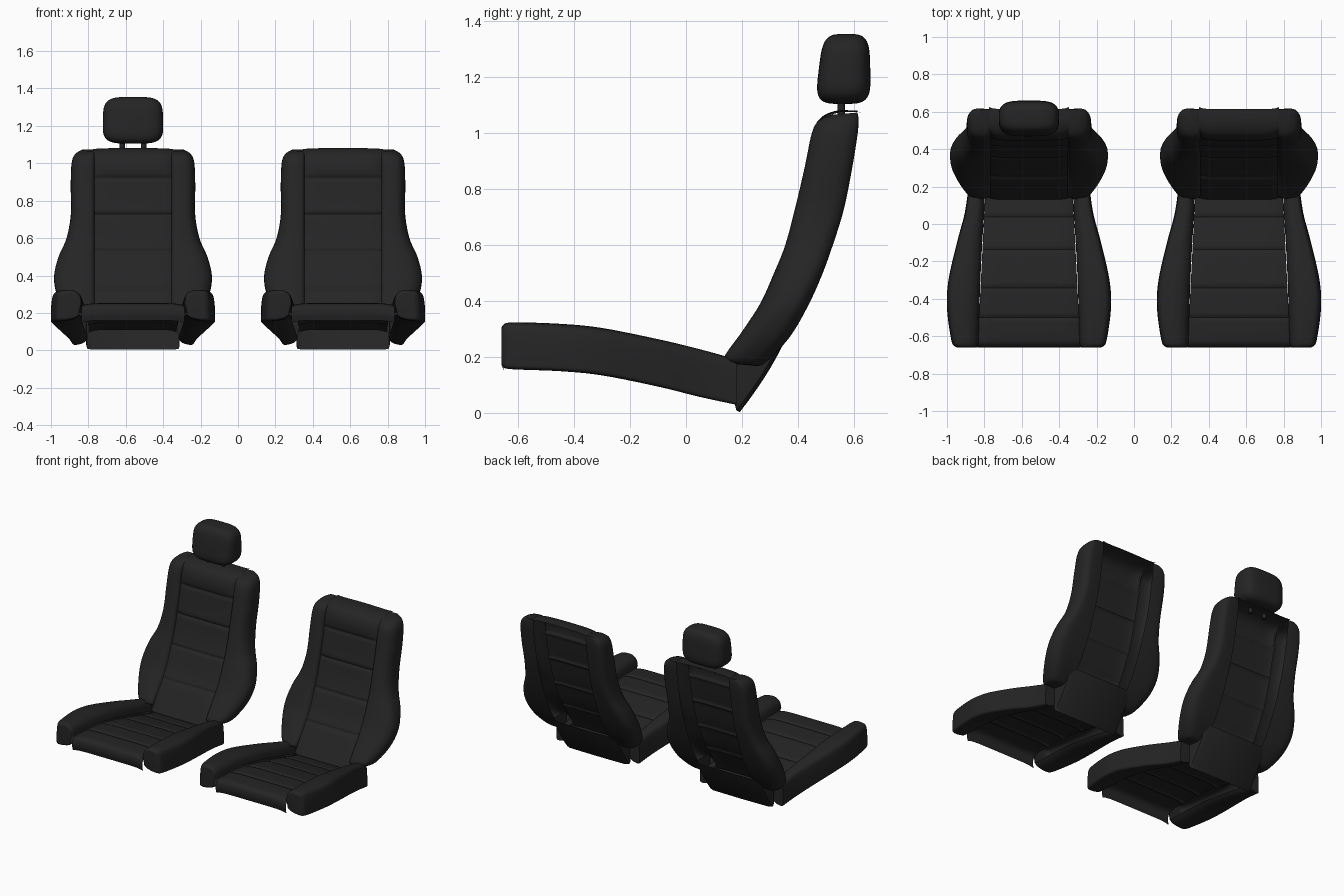
import bpy, bmesh, math
from mathutils import Vector

if "Cube" in bpy.data.objects:
    bpy.data.objects.remove(bpy.data.objects["Cube"])

mat = bpy.data.materials.new("charcoal_fabric")
mat.diffuse_color = (0.018, 0.018, 0.018, 1)
mat.use_nodes = True
mat.node_tree.nodes["Principled BSDF"].inputs["Base Color"].default_value = mat.diffuse_color


def spline(pts, n):
    """Catmull-Rom through tuples of any length."""
    p = [pts[0]] + list(pts) + [pts[-1]]
    out = []
    for i in range(1, len(p) - 2):
        for k in range(n):
            t = k / n
            out.append(tuple(
                0.5 * (2 * b + (c - a) * t + (2 * a - 5 * b + 4 * c - d) * t * t
                       + (3 * b - a - 3 * c + d) * t ** 3)
                for a, b, c, d in zip(p[i - 1], p[i], p[i + 1], p[i + 2])))
    return out + [tuple(pts[-1])]


def finish(name, bm, angle=50):
    me = bpy.data.meshes.new(name)
    bm.to_mesh(me)
    bm.free()
    me.materials.append(mat)
    ob = bpy.data.objects.new(name, me)
    bpy.context.collection.objects.link(ob)
    bpy.ops.object.select_all(action='DESELECT')
    ob.select_set(True)
    bpy.context.view_layer.objects.active = ob
    bpy.ops.object.shade_smooth_by_angle(angle=math.radians(angle))
    return ob


def grid(name, rows, caps=False, facing=None):
    """Skin a list of equal-length point rows."""
    bm = bmesh.new()
    v = [[bm.verts.new(p) for p in r] for r in rows]
    for a, b in zip(v, v[1:]):
        for j in range(len(a) - 1):
            bm.faces.new((a[j], a[j + 1], b[j + 1], b[j]))
    if caps:
        bm.faces.new(v[0])
        bm.faces.new(v[-1])
    bmesh.ops.recalc_face_normals(bm, faces=bm.faces)
    if facing:
        total = sum((f.normal * f.calc_area() for f in bm.faces), Vector())
        if total.dot(Vector(facing)) < 0:
            bmesh.ops.reverse_faces(bm, faces=bm.faces)
    return finish(name, bm)


def groove(s, seams, depth=0.009, width=0.009):
    return sum(depth * math.exp(-((s - q) / width) ** 2) for q in seams)


# Cushion bolster: y, top z, bottom z, inner x, outer x
CUSHION = [(-0.66, .295, .18, .28, .375), (-0.655, .312, .165, .275, .395),
           (-0.62, .322, .157, .27, .415), (-0.45, .317, .15, .265, .438),
           (-0.3, .302, .135, .26, .43), (-0.1, .262, .095, .25, .385),
           (0.05, .226, .058, .24, .345), (0.18, .19, .03, .235, .325)]
CUSHION_SEC = spline([(0, .45), (.08, .17), (.32, .01), (.65, 0), (.9, .07),
                      (.98, .35), (1, .8), (.97, .98), (.7, 1), (.3, .93), (.1, .8)], 4)

# Back bolster: front y, z, rear y, z, outer x
BACK = [(.17, .175, .25, .168, .30), (.135, .195, .285, .18, .345),
        (.2, .29, .37, .27, .4), (.265, .39, .435, .38, .422),
        (.315, .5, .485, .49, .4), (.355, .6, .525, .6, .355),
        (.39, .73, .565, .73, .332), (.425, .88, .595, .88, .333),
        (.45, 1.0, .614, 1.0, .328), (.475, 1.045, .617, 1.05, .31),
        (.52, 1.066, .613, 1.074, .275)]
BACK_SEC = spline([(0, .14), (.1, .03), (.4, 0), (.75, .07), (.95, .28), (1, .55),
                   (.97, .8), (.8, .97), (.5, 1), (0, .97)], 4)

# Centre panel profiles (y, z)
SEAT_PROFILE = spline([(-.652, .16), (-.66, .2), (-.648, .238), (-.6, .252),
                       (-.45, .248), (-.3, .231), (-.1, .19), (.08, .145), (.22, .11)], 16)
BACK_PROFILE = spline([(.13, .14), (.165, .2), (.22, .29), (.285, .39), (.335, .5),
                       (.375, .6), (.41, .73), (.443, .88), (.463, .99),
                       (.488, 1.05), (.54, 1.075), (.615, 1.075)], 14)


def bolsters(cx):
    for side, label in ((-1, "left"), (1, "right")):
        rows = [[(cx + side * (xi + (xo - xi) * u), y, zt + (zb - zt) * v)
                 for u, v in CUSHION_SEC] for y, zt, zb, xi, xo in spline(CUSHION, 5)]
        grid("cushion_bolster_" + label, rows, caps=True)
        rows = [[(cx + side * (.205 + (w - .205) * u), fy + (by - fy) * v, fz + (bz - fz) * v)
                 for u, v in BACK_SEC] for fy, fz, by, bz, w in spline(BACK, 5)]
        grid("backrest_bolster_" + label, rows, caps=True)


def panels(cx):
    cols = [i / 10 - 1 for i in range(21)]
    # Cushion centre with cross seams
    rows = []
    for y, z in SEAT_PROFILE:
        half = .275 - .05 * (y + .66)
        dz = groove(y, (-.5, -.34, -.14, .04))
        rows.append([(cx + half * c, y, z - dz - .012 * c ** 8) for c in cols])
    grid("cushion_panel", rows, facing=(0, 0, 1))
    # Backrest centre, rolled over at the top
    rows = []
    for y, z in BACK_PROFILE:
        dy = groove(z, (.33, .53, .73, .92))
        pad = .014 * max(0, math.sin((z - .92) / .16 * math.pi)) if z > .92 else 0
        top = max(0, (z - 1.0) / .08)
        rows.append([(cx + .215 * c, y + dy - pad * (1 - c ** 6) + .01 * c ** 8,
                      z + .006 * top * (1 - c * c)) for c in cols])
    grid("backrest_panel", rows, facing=(0, -1, .3))
    # Lower back cover with side walls
    prof = spline([(.19, .004), (.225, .05), (.27, .115), (.31, .18), (.35, .255)], 3)
    rows = []
    for y, z in prof:
        yf = max(.175, y - .16)
        zf = max(z, .03)
        rows.append([(cx - .25, yf, zf), (cx - .245, y - .01, z + .005), (cx - .22, y, z),
                     (cx, y + .003, z), (cx + .22, y, z), (cx + .245, y - .01, z + .005),
                     (cx + .25, yf, zf)])
    grid("lower_back_cover", rows, facing=(0, 1, 0))


def headrest(cx):
    # Padded block as a superellipsoid, narrower in depth at the top
    bm = bmesh.new()
    bmesh.ops.create_uvsphere(bm, u_segments=48, v_segments=32, radius=1)

    def sq(a, e):
        return math.copysign(abs(a) ** e, a)
    for v in bm.verts:
        x, y, z = v.co
        r = max(math.hypot(x, y), 1e-6)
        ring = sq(r, .5)
        h = sq(z, .5)
        v.co = (cx + .161 * ring * sq(x / r, .5) * (1 - .02 * h),
                .567 + .006 * h + .092 * ring * sq(y / r, .65) * (1 - .1 * h),
                1.23 + .125 * h)
    finish("headrest", bm)
    for s in (-1, 1):
        bpy.ops.mesh.primitive_cylinder_add(vertices=16, radius=.014, depth=.12,
                                            location=(cx + s * .057, .555, 1.11))
        ob = bpy.context.object
        ob.name = "headrest_post"
        ob.data.materials.append(mat)
        bpy.ops.object.shade_smooth_by_angle()


for cx in (-.5615, .5615):
    bolsters(cx)
    panels(cx)
headrest(-.5615)
